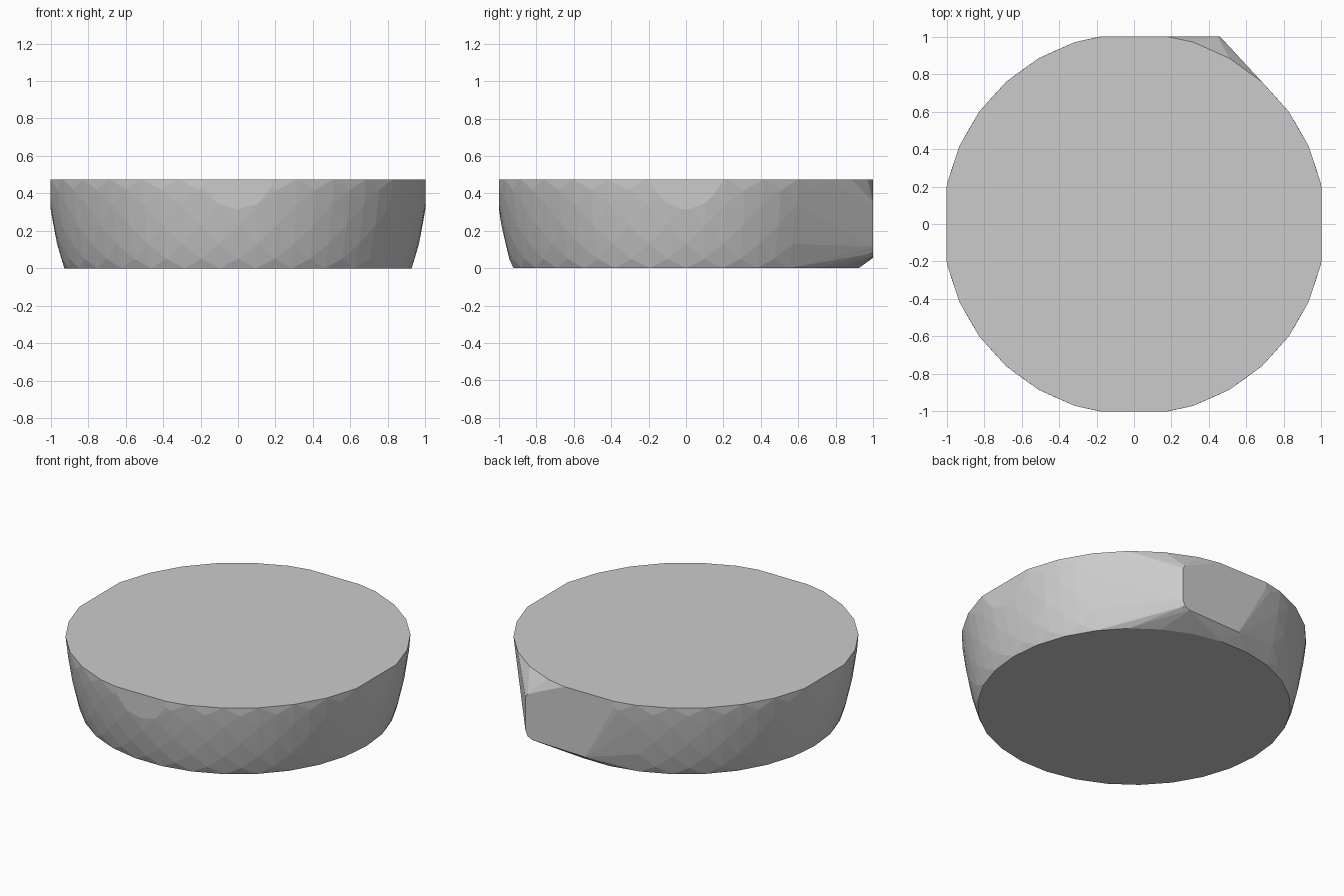
import bpy, bmesh, math

if "Cube" in bpy.data.objects:
    bpy.data.objects.remove(bpy.data.objects["Cube"])

SIDES = 30
HEIGHT = 0.475
# (height, radius) of the gently flaring side wall
PROFILE = [(0.0, 0.927), (0.05, 0.945), (0.13, 0.966), (0.23, 0.987),
           (0.34, 1.005), (0.42, 1.016), (HEIGHT, 1.021)]


def hull(bm):
    res = bmesh.ops.convex_hull(bm, input=bm.verts[:])
    junk = {v for v in res["geom_interior"] + res["geom_unused"]
            if isinstance(v, bmesh.types.BMVert)}
    bmesh.ops.delete(bm, geom=list(junk), context='VERTS')


bm = bmesh.new()

# Flared round body, with staggered rings for the faceted wall
for level, (z, r) in enumerate(PROFILE):
    for i in range(SIDES):
        a = math.tau * (i + 0.5 * (level % 2)) / SIDES
        bm.verts.new((r * math.cos(a), r * math.sin(a), z))
hull(bm)

# Small flats where the rim reaches the four extremes
for n in ((1, 0, 0), (-1, 0, 0), (0, 1, 0), (0, -1, 0)):
    bmesh.ops.bisect_plane(bm, geom=bm.verts[:] + bm.edges[:] + bm.faces[:],
                           plane_co=n, plane_no=n, clear_outer=True)

# Protruding corner at the back right
for x, z in ((0.03, 0.055), (0.41, 0.065), (0.445, 0.08), (0.46, 0.115),
             (0.46, 0.33), (0.445, 0.355)):
    bm.verts.new((x, 1.0, z))
hull(bm)

bmesh.ops.dissolve_limit(bm, angle_limit=math.radians(0.5),
                         verts=bm.verts[:], edges=bm.edges[:])
bmesh.ops.recalc_face_normals(bm, faces=bm.faces[:])

mesh = bpy.data.meshes.new("round_body")
bm.to_mesh(mesh)
bm.free()
body = bpy.data.objects.new("round_body", mesh)
bpy.context.collection.objects.link(body)
